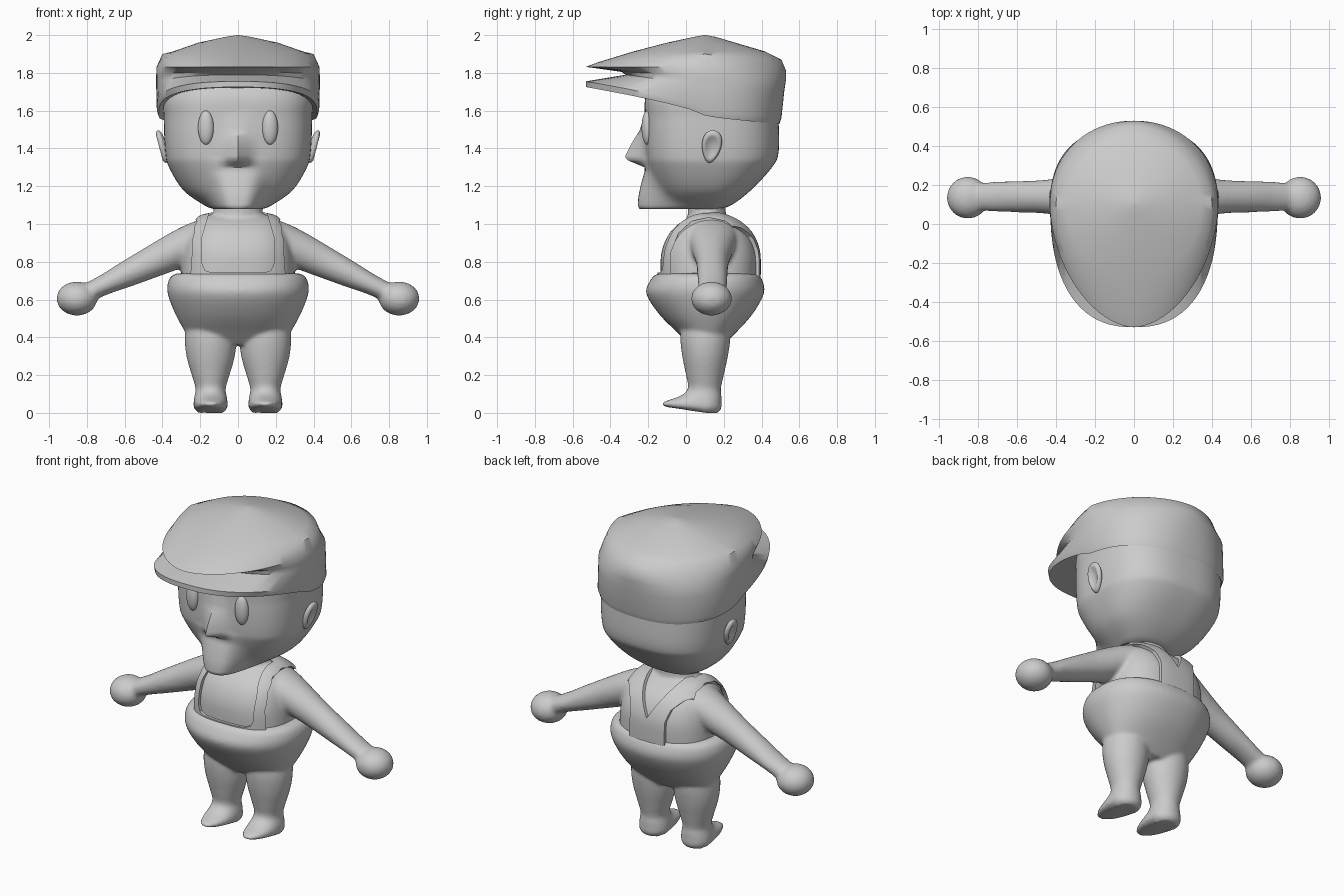
import bpy, bmesh, math
from mathutils import Matrix, Vector

cube = bpy.data.objects.get("Cube")
if cube:
    bpy.data.objects.remove(cube)

GREY = (0.6, 0.6, 0.6, 1)
clay = bpy.data.materials.new("plain grey")
clay.use_nodes = True
clay.diffuse_color = GREY
clay.node_tree.nodes["Principled BSDF"].inputs["Base Color"].default_value = GREY


def finish(name, bm, angle=40):
    """Turn a bmesh into a smooth shaded object."""
    bmesh.ops.recalc_face_normals(bm, faces=bm.faces[:])
    mesh = bpy.data.meshes.new(name)
    bm.to_mesh(mesh)
    bm.free()
    mesh.materials.append(clay)
    ob = bpy.data.objects.new(name, mesh)
    bpy.context.collection.objects.link(ob)
    shade(ob, angle)
    return ob


def shade(ob, angle):
    bpy.ops.object.select_all(action='DESELECT')
    ob.select_set(True)
    bpy.context.view_layer.objects.active = ob
    bpy.ops.object.shade_smooth_by_angle(angle=math.radians(angle))


def bake(ob, angle=40):
    """Apply all modifiers of an object."""
    bpy.context.view_layer.update()
    deps = bpy.context.evaluated_depsgraph_get()
    mesh = bpy.data.meshes.new_from_object(ob.evaluated_get(deps))
    ob.modifiers.clear()
    ob.data = mesh
    mesh.materials.clear()
    mesh.materials.append(clay)
    shade(ob, angle)


def blend(ob, voxel=0.012, rounds=8):
    """Fuse overlapping volumes into one soft skin."""
    fuse = ob.modifiers.new("fuse", 'REMESH')
    fuse.mode = 'VOXEL'
    fuse.voxel_size = voxel
    fuse.use_smooth_shade = True
    soft = ob.modifiers.new("soften", 'SMOOTH')
    soft.factor = 0.5
    soft.iterations = rounds
    bake(ob, 80)


def flat(z, w, front, back, n=2):
    return (w, front, back, z, z, z, n)


def curve_rows(rows, steps):
    """Catmull-Rom interpolation between control rings."""
    out = []
    for i in range(len(rows) - 1):
        quad = [rows[max(i - 1, 0)], rows[i], rows[i + 1], rows[min(i + 2, len(rows) - 1)]]
        for k in range(steps):
            t = k / steps
            out.append([b + 0.5 * t * (c - a + t * (2*a - 5*b + 4*c - d + t * (3*(b - c) + d - a)))
                        for a, b, c, d in zip(*quad)])
    return out + [rows[-1]]


def loft(bm, rows, cy=0.12, steps=4, matrix=Matrix(), segs=64, warp=None):
    """Skin egg-shaped rings; each row is width, front, back, three heights, squareness."""
    rings = []
    for w, front, back, zf, zs, zb, n in curve_rows(rows, steps):
        ring = []
        for k in range(segs):
            a = math.tau * k / segs
            c, s = math.cos(a), math.sin(a)
            e = 2 / n if s < 0 else 2 / min(n, 2.6)
            x = math.copysign(abs(c) ** e, c) * w
            t = abs(s) ** e
            far, zfar = (front, zf) if s < 0 else (back, zb)
            p = Vector((x, cy + (far - cy) * t, zs + (zfar - zs) * t ** 0.75))
            if warp and s < 0:
                p = warp(p)
            ring.append(bm.verts.new(matrix @ p))
        rings.append(ring)
    for a, b in zip(rings, rings[1:]):
        for k in range(segs):
            j = (k + 1) % segs
            bm.faces.new((a[k], a[j], b[j], b[k]))
    bm.faces.new(rings[0][::-1])
    bm.faces.new(rings[-1])


def ball(bm, matrix):
    return bmesh.ops.create_uvsphere(bm, u_segments=32, v_segments=20, radius=1, matrix=matrix)["verts"]


def place(x, y, z, scale):
    return Matrix.Translation((x, y, z)) @ Matrix.Diagonal((*scale, 1))


def lookup(table, z):
    for (z0, v0), (z1, v1) in zip(table, table[1:]):
        if z0 <= z <= z1:
            return v0 + (v1 - v0) * (z - z0) / (z1 - z0)
    return 0


# Head with a pushed-out nose and muzzle
NOSE = [(1.3, 0), (1.335, 0.085), (1.355, 0.11), (1.42, 0.075), (1.5, 0.025), (1.6, 0)]
MUZZLE = [(1.07, 0.17), (1.1, 0.155), (1.18, 0.095), (1.28, 0.025), (1.36, 0)]


def face_shape(p):
    p.y -= lookup(NOSE, p.z) * math.exp(-(p.x / 0.055) ** 2)
    p.y -= lookup(MUZZLE, p.z) * math.exp(-(p.x / 0.13) ** 4)
    return p


bm = bmesh.new()
loft(bm, [flat(1.08, 0.13, -0.08, 0.17, 2.2), flat(1.1, 0.18, -0.1, 0.24, 2.3),
          flat(1.18, 0.29, -0.15, 0.345, 2.5), flat(1.3, 0.365, -0.2, 0.455, 2.7),
          flat(1.38, 0.385, -0.215, 0.49, 2.8), flat(1.55, 0.392, -0.217, 0.49, 2.8),
          flat(1.7, 0.385, -0.205, 0.48, 2.6), flat(1.86, 0.25, -0.08, 0.3)],
     steps=10, segs=96, warp=face_shape)
finish("head", bm, 50)

# Flat cap: underside, visor, notch and crown
bm = bmesh.new()
loft(bm, [(0.34, -0.1, 0.44, 1.72, 1.64, 1.6, 2.4), (0.42, -0.53, 0.495, 1.725, 1.575, 1.53, 2.4),
          (0.43, -0.53, 0.505, 1.755, 1.61, 1.56, 2.4), (0.433, -0.32, 0.52, 1.79, 1.72, 1.7, 2.2),
          (0.433, -0.34, 0.53, 1.805, 1.78, 1.77, 2.1), (0.432, -0.53, 0.53, 1.832, 1.83, 1.81, 1.8),
          (0.4, -0.47, 0.505, 1.855, 1.9, 1.87, 1.85), flat(1.913, 0.345, -0.28, 0.42),
          flat(1.96, 0.21, -0.1, 0.26), flat(1.99, 0.07, 0.04, 0.16), flat(2, 0.005, 0.095, 0.105)],
     cy=0.1, steps=1, segs=80)
finish("flat_cap", bm, 45)

# Eyes and dished ears
for side, s in (("left", 1), ("right", -1)):
    bm = bmesh.new()
    ball(bm, Matrix.Translation((0.17 * s, -0.205, 1.51)) @ Matrix.Rotation(0.15 * s, 4, 'Z')
         @ Matrix.Diagonal((0.042, 0.03, 0.09, 1)))
    finish(side + "_eye", bm)

    bm = bmesh.new()
    for v in ball(bm, Matrix.Rotation(math.pi / 2, 4, 'Y')):
        r = math.hypot(v.co.y, v.co.z)
        if v.co.x > 0 and r < 0.75:
            v.co.x = 0.1 + 0.56 * (r / 0.75) ** 2
        v.co.y *= 0.85 + 0.2 * v.co.z
    bm.transform(Matrix.Diagonal((s, 1, 1, 1)) @ Matrix.Translation((0.402, 0.135, 1.41))
                 @ Matrix.Rotation(0.26, 4, 'Y') @ Matrix.Rotation(-0.15, 4, 'X')
                 @ Matrix.Diagonal((0.026, 0.06, 0.09, 1)))
    finish(side + "_ear", bm, 60)

# Shirt: torso, neck, arms and hands in one skin
TORSO = [(0.6, 0.3, 0.25), (0.74, 0.3, 0.255), (0.85, 0.29, 0.25), (0.94, 0.265, 0.215),
         (1.0, 0.225, 0.16), (1.035, 0.185, 0.1), (1.05, 0.13, 0.06)]


def torso_rows(grow):
    return [flat(z + grow * 0.6, w + grow, 0.12 - d - grow, 0.125 + d + grow, 2.6) for z, w, d in TORSO]


bm = bmesh.new()
loft(bm, torso_rows(0))
loft(bm, [flat(z, 0.13, 0.01, 0.21) for z in (0.95, 1.05, 1.13)], cy=0.11)
for s in (1, -1):
    tilt = Matrix.Translation((0.18 * s, 0.14, 0.93)) @ Matrix.Rotation(math.radians(115.5) * s, 4, 'Y')
    arm = [(-0.05, 0.09, 0.14), (0.05, 0.1, 0.13), (0.15, 0.098, 0.11), (0.3, 0.085, 0.087),
           (0.47, 0.068, 0.08), (0.58, 0.055, 0.077), (0.7, 0.05, 0.07)]
    loft(bm, [flat(d, up, -deep, deep) for d, up, deep in arm], cy=0, matrix=tilt, segs=40)
    ball(bm, place(0.853 * s, 0.135, 0.605, (0.108, 0.108, 0.09)))
blend(finish("shirt_and_arms", bm))

# Trousers: hips, legs and feet in one skin
bm = bmesh.new()
loft(bm, [flat(0.36, 0.24, 0.02, 0.2), flat(0.42, 0.275, -0.04, 0.26, 2.2), flat(0.52, 0.33, -0.14, 0.35, 2.2),
          flat(0.63, 0.372, -0.21, 0.412, 2.2), flat(0.7, 0.368, -0.19, 0.405, 2.3),
          flat(0.735, 0.335, -0.155, 0.375, 2.4), flat(0.74, 0.27, -0.1, 0.32, 2.4)])
for s in (1, -1):
    loft(bm, [(0.065, -0.06, 0.17, 0.025, 0, 0, 2.2), (0.088, -0.115, 0.188, 0.035, 0.025, 0.025, 2),
              (0.09, -0.125, 0.188, 0.055, 0.055, 0.06, 2), flat(0.09, 0.085, -0.03, 0.188),
              flat(0.13, 0.08, 0.01, 0.185), flat(0.2, 0.1, 0, 0.2), flat(0.3, 0.128, -0.02, 0.222),
              flat(0.4, 0.136, -0.03, 0.235), flat(0.5, 0.12, -0.02, 0.23)],
         cy=0.1, matrix=Matrix.Translation((0.145 * s, 0, 0)), segs=48)
blend(finish("trousers_and_feet", bm), 0.01, 7)


# Straps: a slightly larger torso shell with openings cut out
def cutter(outline, along, lo, hi):
    bm = bmesh.new()
    ends = [[bm.verts.new((d, u, z) if along == "x" else (u, d, z)) for u, z in outline] for d in (lo, hi)]
    for ring in ends:
        bm.faces.new(ring)
    for k in range(len(outline)):
        j = (k + 1) % len(outline)
        bm.faces.new((ends[0][k], ends[0][j], ends[1][j], ends[1][k]))
    ob = finish("strap_cutter", bm)
    ob.hide_render = True
    return ob


bm = bmesh.new()
loft(bm, torso_rows(0.016), steps=5, segs=96)
straps = finish("straps", bm)

half = [(0.14, 0.742), (0.175, 0.755), (0.19, 0.79), (0.19, 0.93), (0.17, 1.0), (0.14, 1.1)]
armhole = [(-0.08, 0.55), (-0.08, 0.85), (-0.04, 0.95), (0.03, 1.015), (0.12, 1.035),
           (0.21, 1.015), (0.29, 0.95), (0.34, 0.85), (0.35, 0.55)]
back_side = [(0.12, 0.55), (0.12, 0.86), (0.14, 0.93), (0.19, 0.98), (0.26, 1.0), (0.6, 1.0), (0.6, 0.55)]
cutters = [cutter(half + [(-x, z) for x, z in reversed(half)], "y", -0.6, 0.13),
           cutter([(0, 0.86), (0.14, 1.1), (-0.14, 1.1)], "y", 0.12, 0.7)]
for s in (1, -1):
    cutters.append(cutter(armhole, "x", 0.21 * s, 0.6 * s))
    cutters.append(cutter([(x * s, z) for x, z in back_side], "y", 0.25, 0.7))
for ob in cutters:
    cut = straps.modifiers.new("opening", 'BOOLEAN')
    cut.operation = 'DIFFERENCE'
    cut.solver = 'EXACT'
    cut.object = ob
bake(straps, 35)
for ob in cutters:
    bpy.data.objects.remove(ob)
